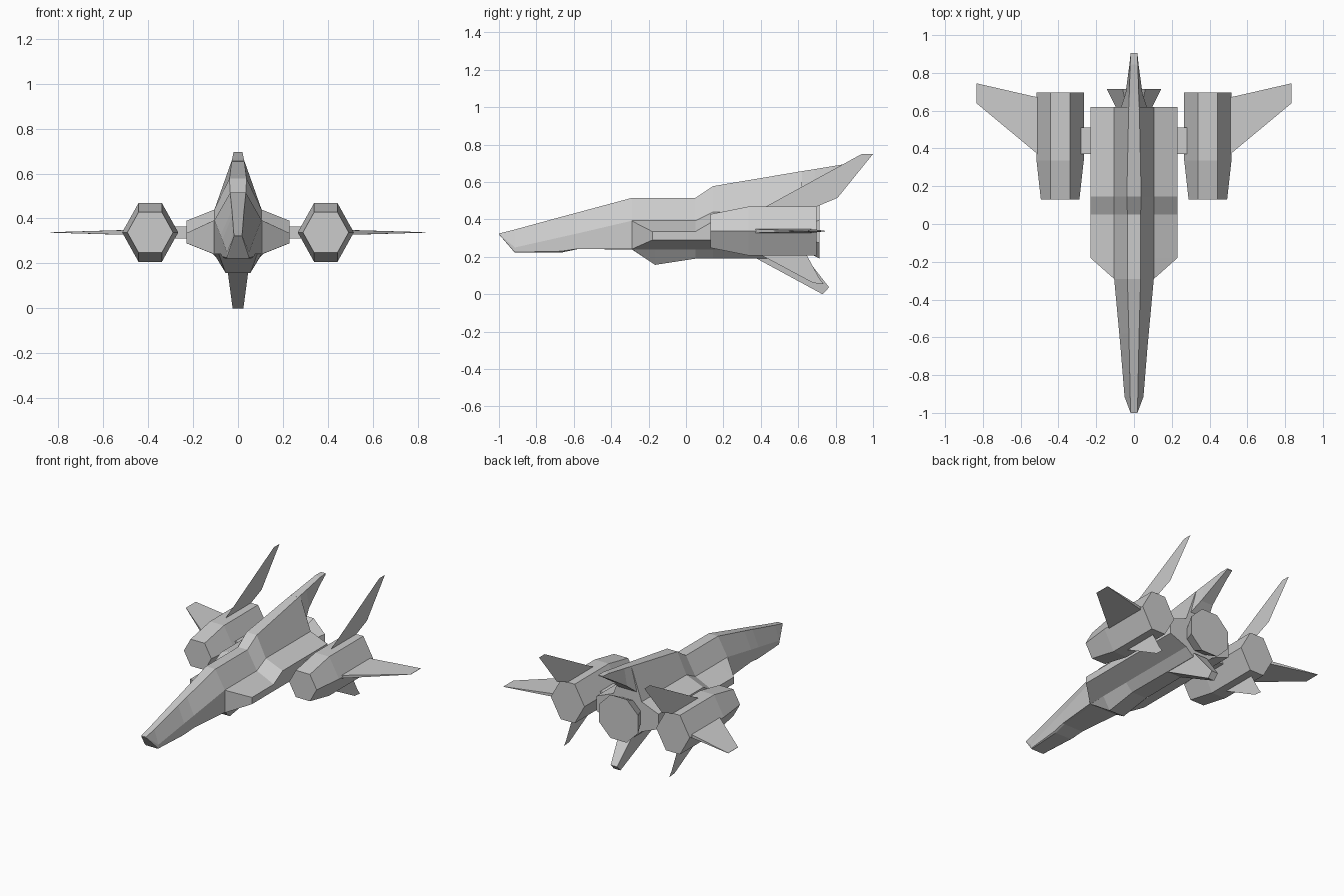
import bpy, bmesh, math
from mathutils import Vector

if "Cube" in bpy.data.objects:
    bpy.data.objects.remove(bpy.data.objects["Cube"])


def finish(name, bm):
    bmesh.ops.remove_doubles(bm, verts=bm.verts[:], dist=0.0005)
    bmesh.ops.recalc_face_normals(bm, faces=bm.faces[:])
    mesh = bpy.data.meshes.new(name)
    bm.to_mesh(mesh)
    bm.free()
    ob = bpy.data.objects.new(name, mesh)
    bpy.context.collection.objects.link(ob)
    return ob


def loft(name, rings):
    """Skin a list of equal-length point rings and cap both ends."""
    bm = bmesh.new()
    vs = [[bm.verts.new(p) for p in r] for r in rings]
    n = len(rings[0])
    for a, b in zip(vs, vs[1:]):
        for i in range(n):
            j = (i + 1) % n
            bm.faces.new((a[i], a[j], b[j], b[i]))
    bm.faces.new(vs[0])
    bm.faces.new(vs[-1])
    return finish(name, bm)


def sheet(name, pts):
    bm = bmesh.new()
    bm.faces.new([bm.verts.new(p) for p in pts])
    return finish(name, bm)


def mirror_ring(half):
    return half + [(-x, y, z) for x, y, z in reversed(half)]


# Fuselage: y, ridge width/z, side width/upper z/lower z, belly width/z
sections = [
    (-1.0, .018, .325, .018, .323, .321, .018, .32),
    (-.915, .02, .346, .05, .25, .225, .045, .222),
    (-.67, .025, .413, .07, .305, .23, .06, .222),
    (-.58, .027, .437, .078, .325, .243, .065, .241),
    (-.29, .035, .515, .105, .393, .243, .085, .24),
    (-.165, .035, .515, .105, .393, .24, .055, .157),
    (.05, .035, .515, .105, .393, .24, .055, .19),
    (.145, .038, .578, .105, .44, .24, .055, .19),
    (.62, .028, .658, .105, .44, .24, .05, .19),
]
loft("fuselage", [mirror_ring([(wt, y, zt), (ws, y, zu), (ws, y, zl), (wb, y, zb)])
                  for y, wt, zt, ws, zu, zl, wb, zb in sections])

# Tail fin continuing the spine
tail = [(.60, .028, .655, .075, .48), (.69, .025, .669, .045, .555),
        (.845, .02, .695, .024, .655), (.905, .018, .697, .018, .69)]
loft("tail_fin", [mirror_ring([(wt, y, zt), (wb, y, zb)]) for y, wt, zt, wb, zb in tail])

# Belly fin
loft("belly_fin", [[(-w, y, z), (w, y, z), (w, y2, z2), (-w, y2, z2)]
                   for w, y, z, y2, z2 in [(.05, .37, .195, .63, .21), (.024, .73, 0, .765, .037)]])

# Rear nozzle, flared octagon
loft("main_nozzle", [[(r * math.cos(a), y, .335 + r * math.sin(a))
                      for a in [math.pi / 8 + k * math.pi / 4 for k in range(8)]]
                     for y, r in [(.61, .10), (.715, .157)]])

for s, side in [(1, "right"), (-1, "left")]:
    # Side body block: y, inner top z, outer x, outer top z, outer bottom z
    block = [(-.29, .393, .106, .392, .241), (-.18, .393, .23, .335, .29),
             (.05, .393, .23, .335, .29), (.145, .44, .23, .39, .29), (.62, .44, .23, .39, .29)]
    loft(side + "_body_block", [[(s * .09, y, zi), (s * .105, y, zi), (s * xo, y, zt),
                                 (s * xo, y, zb), (s * .105, y, .24), (s * .09, y, .24)]
                                for y, zi, xo, zt, zb in block])

    # Engine pod: tapered hexagon
    cx, cz = s * .391, .338
    loft(side + "_engine_pod", [[(cx + dx, y, cz + dz) for dx, dz in
                                 [(w, 0), (.052, h), (-.052, h), (-w, 0), (-.052, -h), (.052, -h)]]
                                for y, w, h in [(.13, .102, .09), (.335, .125, .131), (.697, .125, .131)]])

    # Pylon joining pod to body
    loft(side + "_pylon", [[(s * x, .37, .31), (s * x, .51, .31), (s * x, .51, .365), (s * x, .37, .365)]
                           for x in (.22, .29)])

    # Thin tapered outer wing
    plan = [(.51, .37, .010), (.835, .64, .001), (.835, .745, .001), (.53, .675, .010), (.51, .672, .010)]
    loft(side + "_wing", [[(s * x, y, cz + d * t) for x, y, t in plan] for d in (1, -1)])

    # Flat upright and lower pod fins
    sheet(side + "_upper_fin", [(cx, y, z) for y, z in
                                [(.42, .465), (.94, .75), (1.0, .75), (.81, .515), (.69, .465)]])
    sheet(side + "_lower_fin", [(cx, y, z) for y, z in
                                [(.40, .21), (.68, .06), (.735, .055), (.71, .09), (.645, .21)]])
